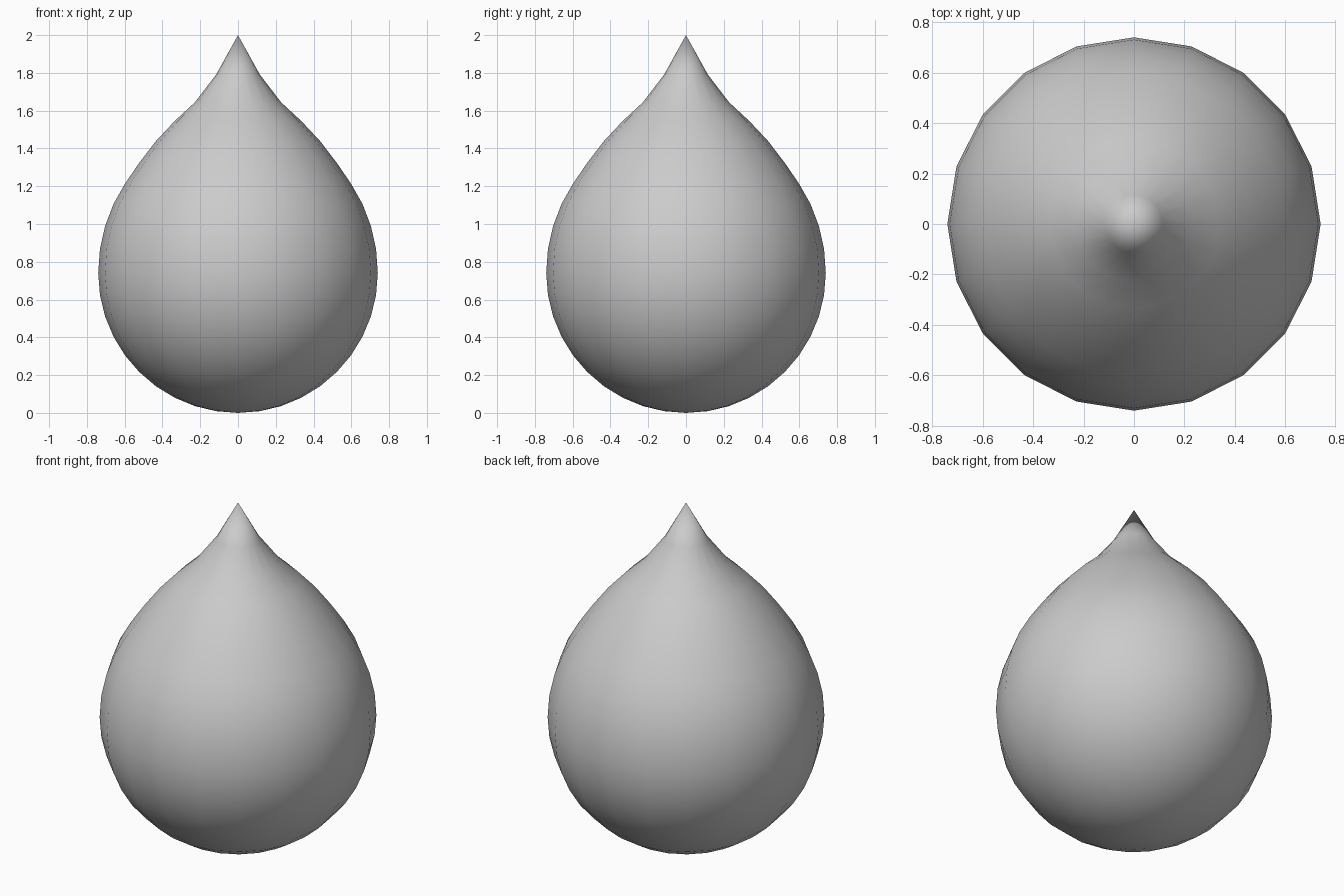
import bpy
import bmesh
from math import cos, sin, pi

default_cube = bpy.data.objects.get("Cube")
if default_cube:
    bpy.data.objects.remove(default_cube, do_unlink=True)

RADIUS = 0.74
SIDES = 20

# Upward pull of each ring above the equator, ending at the tip
LIFT = [0.012, 0.02, 0.03, 0.038, 0.06, 0.1, 0.145, 0.2, 0.32, 0.52]

# Profile: a half circle whose upper half is drawn out into a point
profile = []
for ring in range(-10, 11):
    angle = ring * pi / SIDES
    lift = LIFT[ring - 1] if ring > 0 else 0
    profile.append((RADIUS * cos(angle), RADIUS * (1 + sin(angle)) + lift))

# Spin the profile into the drop body
bm = bmesh.new()
verts = [bm.verts.new((r, 0, z)) for r, z in profile]
edges = [bm.edges.new(pair) for pair in zip(verts, verts[1:])]
bmesh.ops.spin(bm, geom=verts + edges, cent=(0, 0, 0), axis=(0, 0, 1),
               angle=2 * pi, steps=SIDES, use_merge=True)
bmesh.ops.remove_doubles(bm, verts=bm.verts, dist=0.001)
bmesh.ops.recalc_face_normals(bm, faces=bm.faces)
for face in bm.faces:
    face.smooth = True
mesh = bpy.data.meshes.new("drop_body")
bm.to_mesh(mesh)
bm.free()
drop = bpy.data.objects.new("drop_body", mesh)
bpy.context.collection.objects.link(drop)

# Plain light grey
grey = bpy.data.materials.new("light_grey")
grey.use_nodes = True
colour = (0.6, 0.6, 0.6, 1)
grey.diffuse_color = colour
grey.node_tree.nodes["Principled BSDF"].inputs["Base Color"].default_value = colour
mesh.materials.append(grey)
